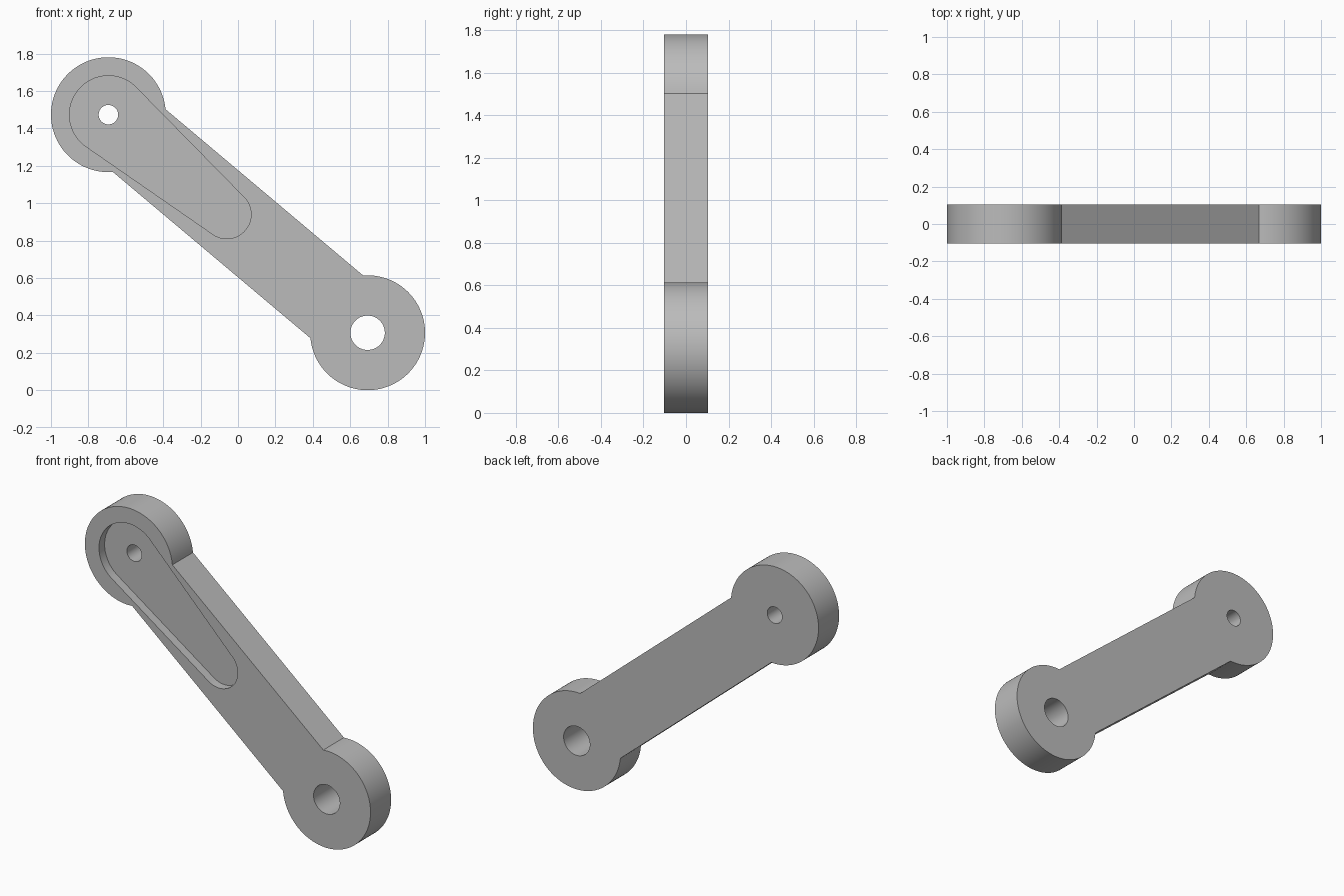
import bpy
import bmesh
from math import acos, asin, atan2, cos, pi, sin
from mathutils import Vector

cube = bpy.data.objects.get("Cube")
if cube:
    bpy.data.objects.remove(cube)

# Main dimensions
UPPER, LOWER, SLOT_END = Vector((-0.693, 1.473)), Vector((0.693, 0.307)), Vector((-0.06, 0.94))
BOSS_R, BAR_HALF = 0.307, 0.219
SLOT_R, SLOT_END_R, SLOT_DEPTH = 0.208, 0.13, 0.056
FRONT, BACK = -0.103, 0.103
FLOOR = FRONT + SLOT_DEPTH


def arc(centre, radius, start, end, steps):
    angles = [start + (end - start) * i / steps for i in range(steps + 1)]
    return [centre + radius * Vector((cos(a), sin(a))) for a in angles]


def circle(centre, radius, steps=64):
    return arc(centre, radius, 0, 2 * pi, steps)[:-1]


def link(a, ra, gap_a, b, rb, gap_b, steps=72):
    """Two arcs joined by straight sides; each gap is the half angle left open."""
    t = atan2(b.y - a.y, b.x - a.x)
    return (arc(a, ra, t + gap_a, t + 2 * pi - gap_a, steps)
            + arc(b, rb, t + pi + gap_b, t + 3 * pi - gap_b, steps))


bm = bmesh.new()


def ring(points, y):
    verts = [bm.verts.new((p.x, y, p.y)) for p in points]
    return verts, [bm.edges.new((v, verts[i - 1])) for i, v in enumerate(verts)]


def wall(points, y0, y1):
    """Side wall between two depths; returns its two edge rings."""
    (v0, e0), (v1, e1) = ring(points, y0), ring(points, y1)
    for i in range(len(v0)):
        bm.faces.new((v0[i - 1], v0[i], v1[i], v1[i - 1]))
    return e0, e1


def cap(*rings):
    bmesh.ops.triangle_fill(bm, edges=sum(rings, []), use_beauty=True)


# Outer wall, tapered slot and the two bores
neck = asin(BAR_HALF / BOSS_R)
tangent = acos((SLOT_R - SLOT_END_R) / (SLOT_END - UPPER).length)
outer_front, outer_back = wall(link(UPPER, BOSS_R, neck, LOWER, BOSS_R, neck), FRONT, BACK)
slot_rim, slot_floor = wall(
    link(UPPER, SLOT_R, tangent, SLOT_END, SLOT_END_R, pi - tangent), FRONT, FLOOR)
small_floor, small_back = wall(circle(UPPER, 0.052), FLOOR, BACK)
large_front, large_back = wall(circle(LOWER, 0.092), FRONT, BACK)

# Front face, slot floor and back face
cap(outer_front, slot_rim, large_front)
cap(slot_floor, small_floor)
cap(outer_back, small_back, large_back)
bmesh.ops.recalc_face_normals(bm, faces=bm.faces)

mesh = bpy.data.meshes.new("crank_arm")
bm.to_mesh(mesh)
bm.free()
arm = bpy.data.objects.new("crank_arm", mesh)
bpy.context.collection.objects.link(arm)

# Plain grey finish
grey = bpy.data.materials.new("plain_grey")
grey.use_nodes = True
colour = (0.5, 0.5, 0.5, 1)
grey.diffuse_color = colour
grey.node_tree.nodes["Principled BSDF"].inputs["Base Color"].default_value = colour
mesh.materials.append(grey)

bpy.ops.object.select_all(action="DESELECT")
arm.select_set(True)
bpy.context.view_layer.objects.active = arm
bpy.ops.object.shade_smooth_by_angle(angle=pi / 6)
